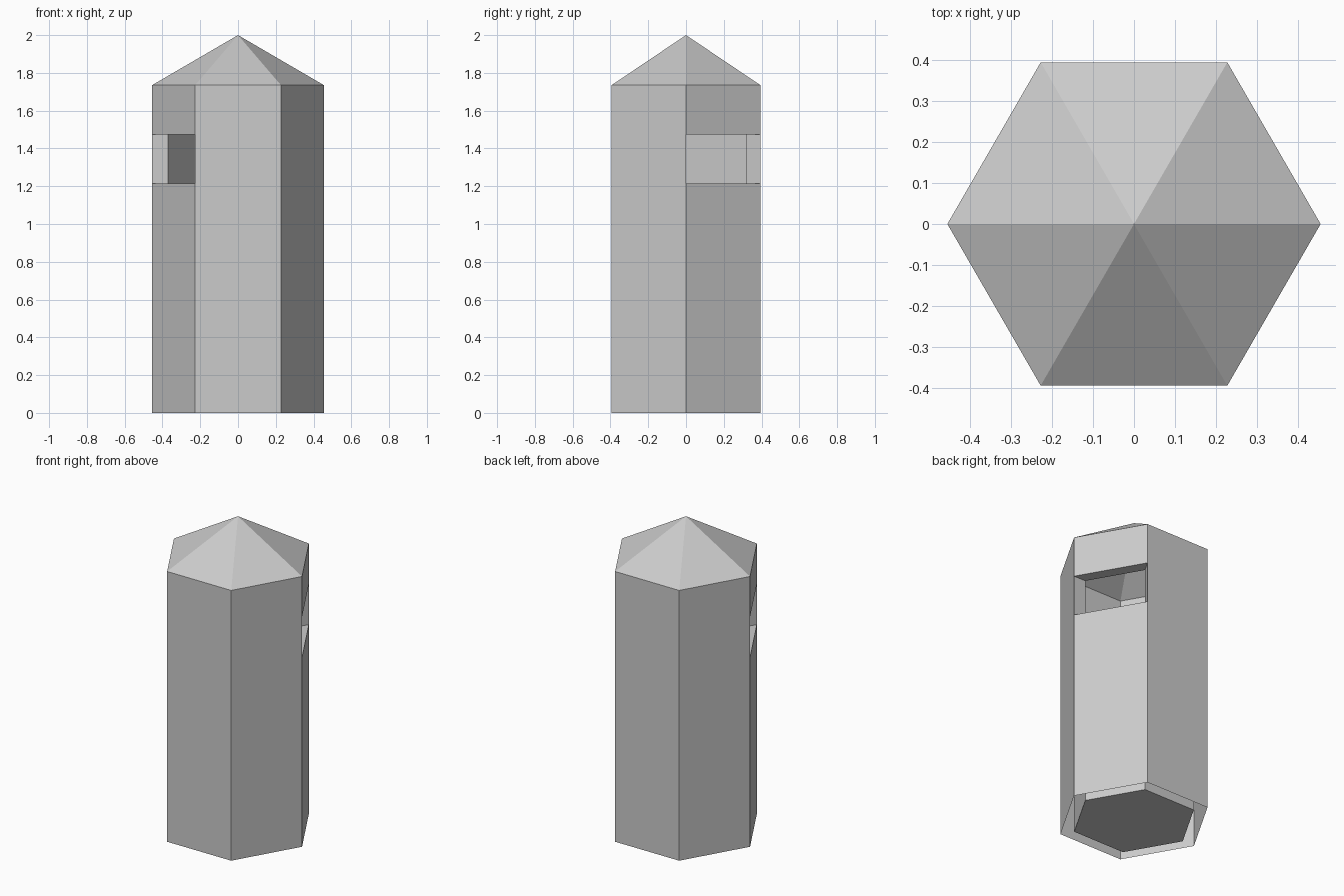
import bpy, bmesh, math

if "Cube" in bpy.data.objects:
    bpy.data.objects.remove(bpy.data.objects["Cube"])

R_OUT, R_IN = 0.455, 0.37              # outer and inner hexagon radius
SILL, LINTEL, EAVE, APEX = 1.215, 1.475, 1.735, 2.0
WINDOWS = (0, 3)                       # back-right and front-left sides


def pt(r, i, z):
    a = math.radians(60 * i)
    return (r * math.cos(a), r * math.sin(a), z)


def build(name, polys):
    """Make one welded object from a list of polygons."""
    bm = bmesh.new()
    for poly in polys:
        bm.faces.new([bm.verts.new(p) for p in poly])
    bmesh.ops.remove_doubles(bm, verts=bm.verts, dist=1e-4)
    mesh = bpy.data.meshes.new(name)
    bm.to_mesh(mesh)
    bm.free()
    obj = bpy.data.objects.new(name, mesh)
    bpy.context.collection.objects.link(obj)
    return obj


def wall(r, levels, outward=True):
    """Hexagonal wall with the window panels left out."""
    polys = []
    for i in range(6):
        for z0, z1 in zip(levels, levels[1:]):
            if i in WINDOWS and z0 == SILL:
                continue
            q = [pt(r, i, z0), pt(r, i + 1, z0), pt(r, i + 1, z1), pt(r, i, z1)]
            polys.append(q if outward else q[::-1])
    return polys


# Outer wall, open underneath
build("outer_wall", wall(R_OUT, (0, SILL, LINTEL, EAVE)))

# Six-sided pointed roof
build("roof", [[pt(R_OUT, i, EAVE), pt(R_OUT, i + 1, EAVE), (0, 0, APEX)]
               for i in range(6)])

# Inner lining, up to the window lintels
build("inner_wall", wall(R_IN, (0, SILL, LINTEL), outward=False))

# Floor plate closing the lining
build("floor", [[pt(R_IN, i, 0) for i in reversed(range(6))]])

# Window reveals: sill, lintel and two jambs joining the walls
reveals = []
for i in WINDOWS:
    corners = [(i, SILL), (i + 1, SILL), (i + 1, LINTEL), (i, LINTEL)]
    for (a, za), (b, zb) in zip(corners, corners[1:] + corners[:1]):
        reveals.append([pt(R_OUT, a, za), pt(R_OUT, b, zb),
                        pt(R_IN, b, zb), pt(R_IN, a, za)])
build("window_reveals", reveals)
